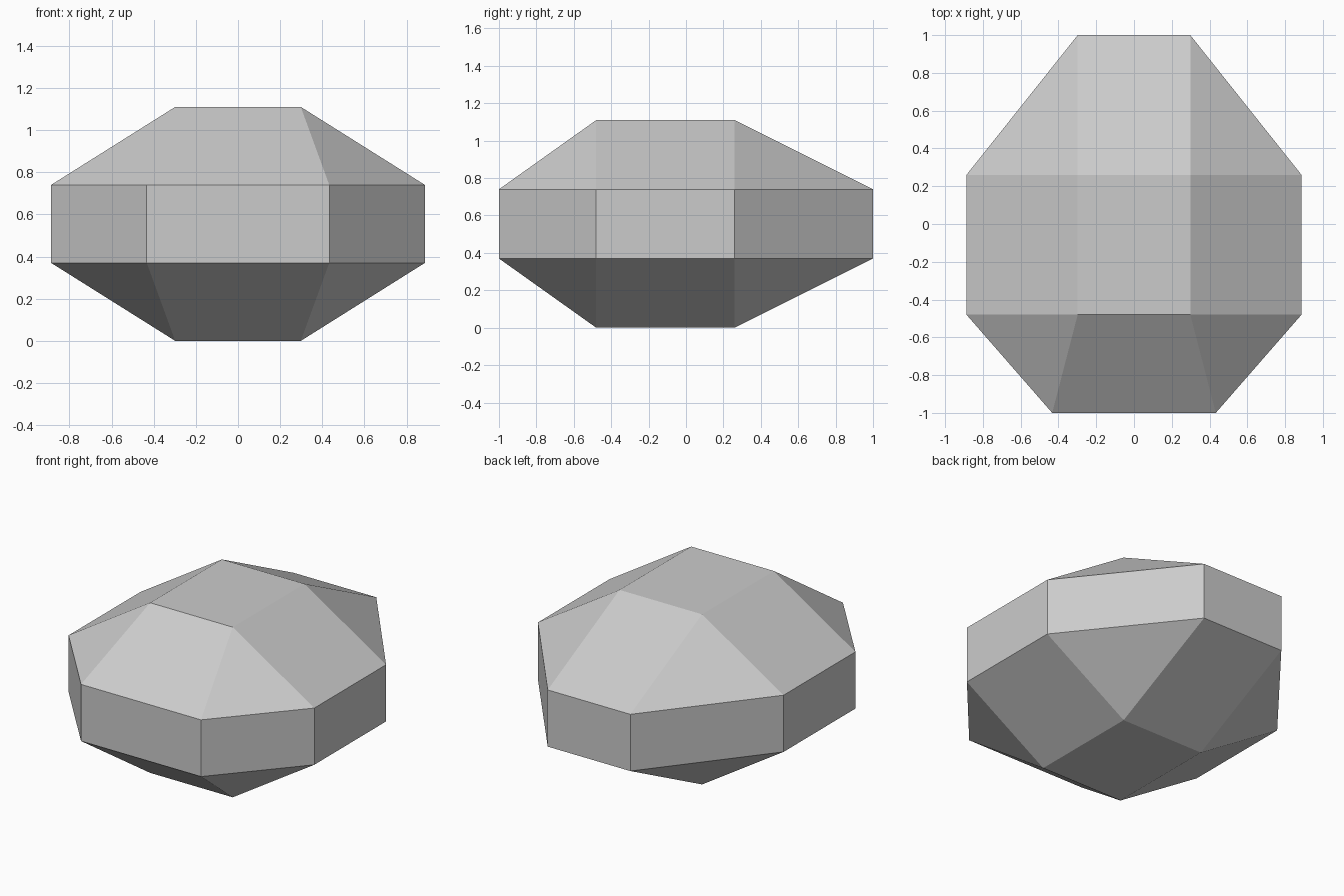
import bpy
import bmesh

# Remove the default object
cube = bpy.data.objects.get("Cube")
if cube:
    bpy.data.objects.remove(cube, do_unlink=True)

# Girdle outline and cap corners, right half from front to back
GIRDLE = [(0.433, -1.0), (0.887, -0.48), (0.887, 0.26), (0.298, 1.0)]
CAP = [(0.298, -0.48), (0.298, -0.48), (0.298, 0.26), (0.298, 0.26)]


def mirrored(half):
    """Close a half outline by reflecting it across x = 0."""
    return half + [(-x, y) for x, y in reversed(half)]


def add_loop(bm, half, z):
    return [bm.verts.new((x, y, z)) for x, y in mirrored(half)]


# Stack the four loops, from the bottom cap to the top cap
bm = bmesh.new()
levels = [(CAP, 0.0), (GIRDLE, 0.37), (GIRDLE, 0.74), (CAP, 1.11)]
loops = [add_loop(bm, half, z) for half, z in levels]
for low, high in zip(loops, loops[1:]):
    for i in range(len(low)):
        j = (i + 1) % len(low)
        bm.faces.new((low[i], low[j], high[j], high[i]))
bm.faces.new(loops[0][::-1])
bm.faces.new(loops[-1])

# Doubled cap corners merge, which turns the corner facets into triangles
bmesh.ops.remove_doubles(bm, verts=bm.verts[:], dist=0.001)
bmesh.ops.recalc_face_normals(bm, faces=bm.faces[:])

mesh = bpy.data.meshes.new("faceted_stone")
bm.to_mesh(mesh)
bm.free()

# Plain grey material
grey = bpy.data.materials.new("light_grey")
grey.use_nodes = True
colour = (0.6, 0.6, 0.6, 1.0)
grey.diffuse_color = colour
grey.node_tree.nodes["Principled BSDF"].inputs["Base Color"].default_value = colour
mesh.materials.append(grey)

stone = bpy.data.objects.new("faceted_stone", mesh)
bpy.context.collection.objects.link(stone)
